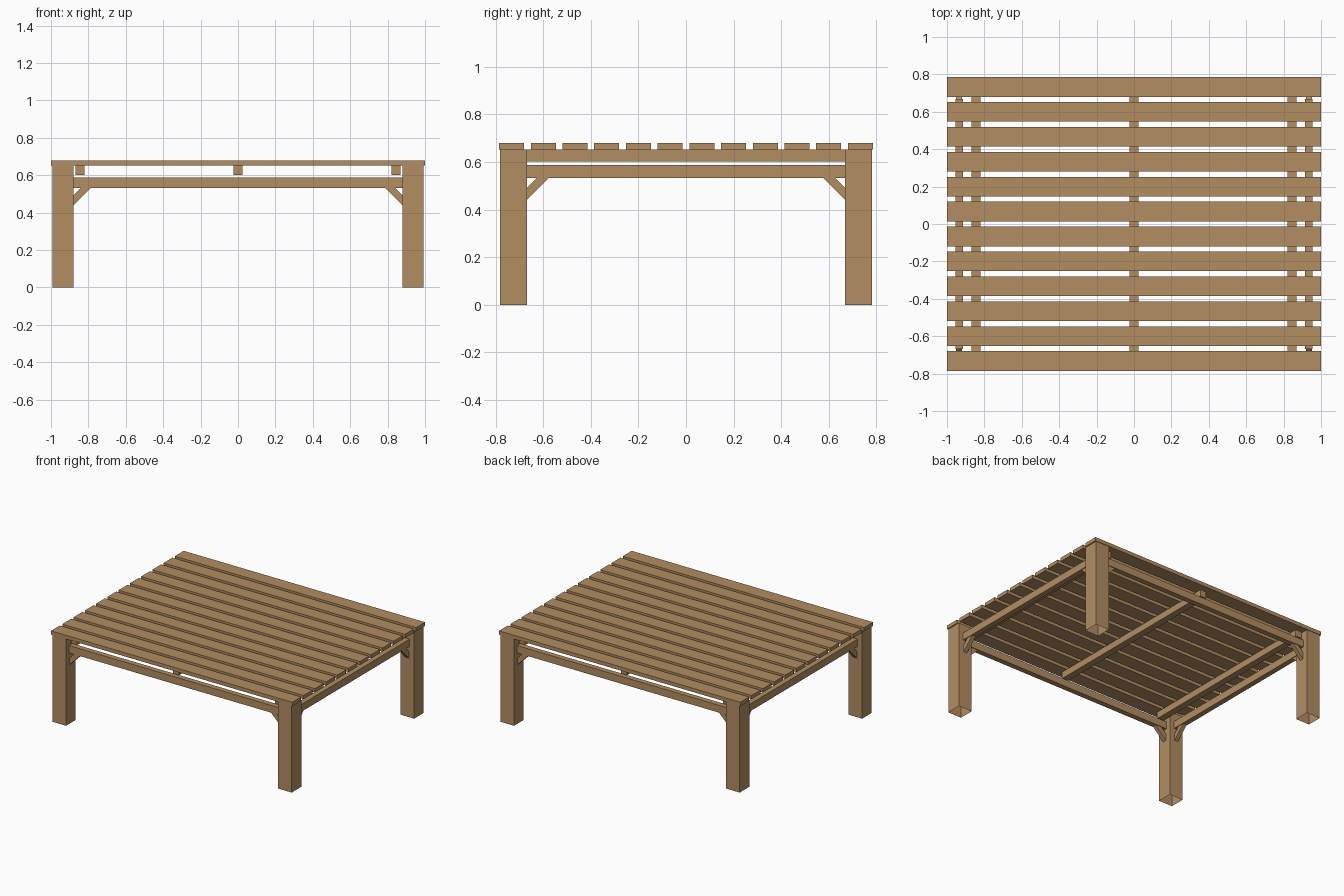
import bpy, bmesh, math
from mathutils import Matrix, Vector

if "Cube" in bpy.data.objects:
    bpy.data.objects.remove(bpy.data.objects["Cube"])

wood = bpy.data.materials.new("warm_wood")
wood.diffuse_color = (0.445, 0.27, 0.122, 1)
wood.use_nodes = True
wood.node_tree.nodes["Principled BSDF"].inputs["Base Color"].default_value = wood.diffuse_color


def box(name, centre, size, rot=None, open_ends=False):
    bm = bmesh.new()
    bmesh.ops.create_cube(bm, size=1)
    if open_ends:
        caps = [f for f in bm.faces if abs(f.normal.z) > 0.9]
        bmesh.ops.delete(bm, geom=caps, context='FACES_ONLY')
    m = Matrix.Translation(Vector(centre)) @ (rot or Matrix()) @ Matrix.Diagonal((*size, 1))
    bmesh.ops.transform(bm, matrix=m, verts=bm.verts)
    me = bpy.data.meshes.new(name)
    bm.to_mesh(me)
    bm.free()
    me.materials.append(wood)
    ob = bpy.data.objects.new(name, me)
    bpy.context.collection.objects.link(ob)
    return ob


LEG = 0.113
LX, LY = 0.9355, 0.7245            # leg centres
IX, IY = LX - LEG / 2, LY - LEG / 2  # inner leg faces
TOP, SLAT_Z = 0.68, 0.652
RAIL_LOW, RAIL_HIGH = 0.532, 0.587

# tabletop slats
for i in range(12):
    y = -0.7325 + i * 1.465 / 11
    box("top_slat", (0, y, (TOP + SLAT_Z) / 2), (2, 0.105, TOP - SLAT_Z))

# bearers under the slats
for x in (-0.845, 0, 0.845):
    box("slat_bearer", (x, 0, 0.627), (0.05, 1.465, 0.05))

# rails between the legs
rz, rh = (RAIL_LOW + RAIL_HIGH) / 2, RAIL_HIGH - RAIL_LOW
for s in (-1, 1):
    box("long_rail", (0, s * LY, rz), (2 * IX, 0.04, rh))
    box("side_rail", (s * LX, 0, rz), (0.04, 2 * IY, rh))

# legs (open tubes) with diagonal corner braces
D = 0.0325
for sx in (-1, 1):
    for sy in (-1, 1):
        box("leg", (sx * LX, sy * LY, SLAT_Z / 2), (LEG, LEG, SLAT_Z), open_ends=True)
        box("long_brace", (sx * (IX - D), sy * LY, RAIL_LOW - D), (0.128, 0.03, 0.036),
            Matrix.Rotation(sx * math.pi / 4, 4, 'Y'))
        box("side_brace", (sx * LX, sy * (IY - D), RAIL_LOW - D), (0.03, 0.128, 0.036),
            Matrix.Rotation(-sy * math.pi / 4, 4, 'X'))
